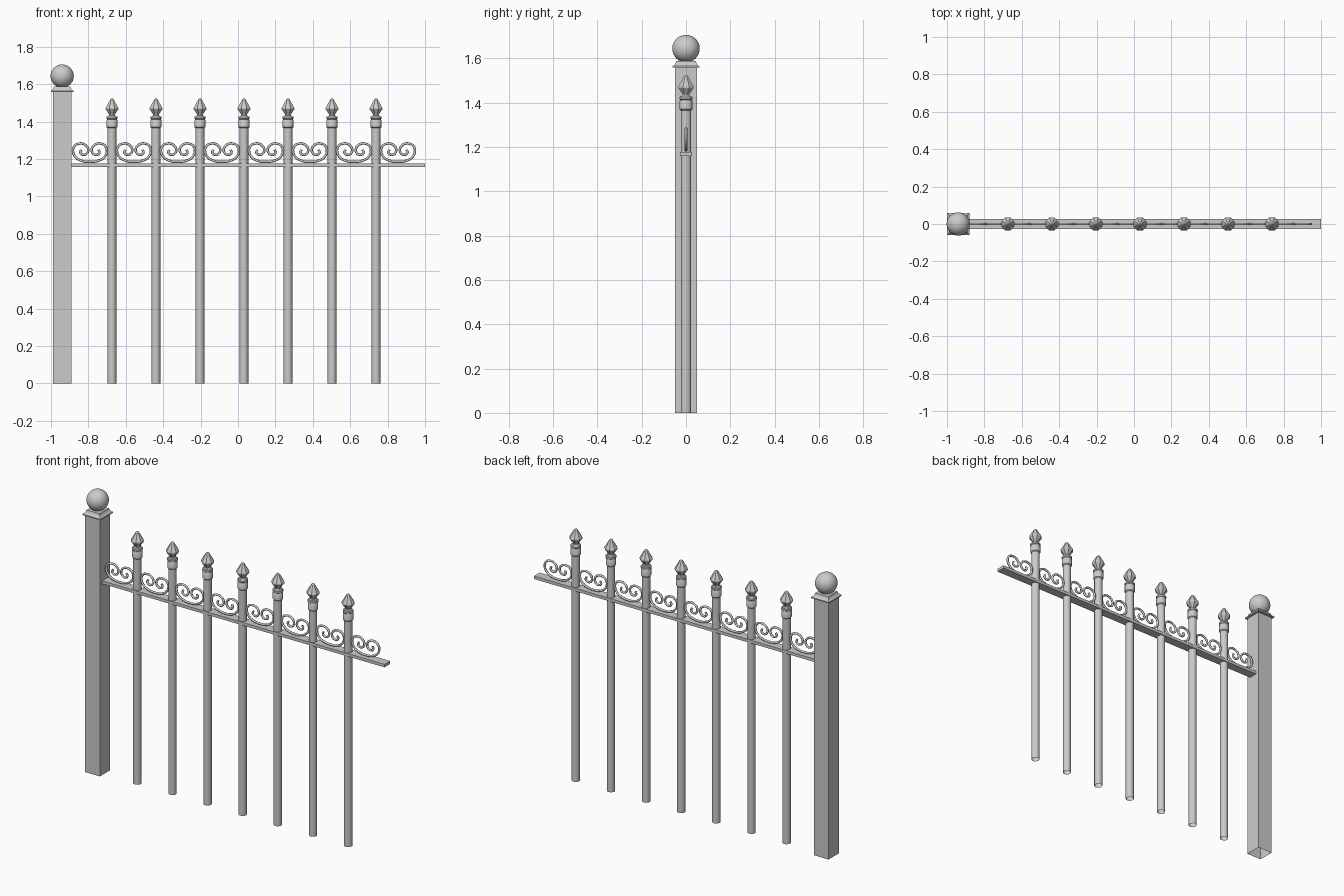
import bpy, bmesh, math

if "Cube" in bpy.data.objects:
    bpy.data.objects.remove(bpy.data.objects["Cube"])

def mesh_object(name, bm, smooth=True):
    bmesh.ops.recalc_face_normals(bm, faces=bm.faces)
    me = bpy.data.meshes.new(name)
    bm.to_mesh(me)
    bm.free()
    ob = bpy.data.objects.new(name, me)
    bpy.context.collection.objects.link(ob)
    if smooth:
        bpy.ops.object.select_all(action='DESELECT')
        ob.select_set(True)
        bpy.context.view_layer.objects.active = ob
        bpy.ops.object.shade_smooth_by_angle(angle=math.radians(35))
    return ob

def lathe(name, x, profile, sides, turn=0.0, cap_bottom=True, smooth=True):
    """Stack rings of (radius, z) around a vertical axis at x."""
    bm = bmesh.new()
    rings = []
    for r, z in profile:
        rings.append([bm.verts.new((x + r * math.cos(turn + 2 * math.pi * i / sides),
                                    r * math.sin(turn + 2 * math.pi * i / sides), z))
                      for i in range(sides)])
    for a, b in zip(rings, rings[1:]):
        for i in range(sides):
            j = (i + 1) % sides
            bm.faces.new((a[i], a[j], b[j], b[i]))
    bm.faces.new(rings[-1])
    if cap_bottom:
        bm.faces.new(rings[0][::-1])
    return mesh_object(name, bm, smooth)

POST_X, STEP, FIRST = -0.94, 0.2353, -0.674
Q = math.sqrt(2)

# square post, open at the foot
lathe("post", POST_X, [(0.049 * Q, 0), (0.049 * Q, 1.56)], 4, math.pi / 4, False, False)

# flared square cap
cap = [(0.06, 1.557), (0.06, 1.564), (0.053, 1.569), (0.047, 1.577), (0.044, 1.587)]
lathe("post_cap", POST_X, [(r * Q, z) for r, z in cap], 4, math.pi / 4, True, False)

# ball on the post
bm = bmesh.new()
bmesh.ops.create_uvsphere(bm, u_segments=32, v_segments=20, radius=0.062)
bmesh.ops.translate(bm, verts=bm.verts, vec=(POST_X, 0, 1.643))
mesh_object("post_ball", bm)

# flat top rail
bm = bmesh.new()
bmesh.ops.create_cube(bm, size=1)
bmesh.ops.scale(bm, verts=bm.verts, vec=(1.892, 0.054, 0.018))
bmesh.ops.translate(bm, verts=bm.verts, vec=(0.054, 0, 1.167))
mesh_object("rail", bm, False)

# pickets with collar and pointed finial
collar = [(0.024, 1.365), (0.029, 1.37), (0.029, 1.406), (0.027, 1.409),
          (0.027, 1.412), (0.030, 1.415), (0.030, 1.424), (0.026, 1.428)]
finial = [(0.026, 1.425), (0.017, 1.433), (0.017, 1.438), (0.037, 1.466),
          (0.037, 1.472), (0.010, 1.518), (0.004, 1.523)]
for k in range(7):
    x = FIRST + STEP * k
    lathe(f"picket_{k+1}", x, [(0.0235, 0), (0.0235, 1.37)], 16, 0, False)
    lathe(f"picket_collar_{k+1}", x, collar, 16)
    lathe(f"picket_finial_{k+1}", x, finial, 8, math.pi / 8, True, False)

# C-scrolls along the rail: half path mirrored about the middle
half = [(-0.043, 0.014), (-0.073, 0.030), (-0.090, 0.060), (-0.083, 0.092),
        (-0.058, 0.106), (-0.028, 0.101), (-0.010, 0.078), (-0.016, 0.054),
        (-0.036, 0.046), (-0.051, 0.058), (-0.046, 0.073)]
path = half[::-1] + [(0, 0.008)] + [(-x, z) for x, z in half]
cu = bpy.data.curves.new("scroll", 'CURVE')
cu.dimensions = '3D'
cu.bevel_depth = 0.0065
cu.bevel_resolution = 2
cu.use_fill_caps = True
cu.resolution_u = 5
sp = cu.splines.new('BEZIER')
sp.bezier_points.add(len(path) - 1)
for p, (x, z) in zip(sp.bezier_points, path):
    p.co = (x, 0, z)
    p.handle_left_type = p.handle_right_type = 'AUTO'
src = bpy.data.objects.new("scroll_1", cu)
bpy.context.collection.objects.link(src)
bpy.ops.object.select_all(action='DESELECT')
src.select_set(True)
bpy.context.view_layer.objects.active = src
bpy.ops.object.convert(target='MESH')
scroll = bpy.context.view_layer.objects.active
bpy.ops.object.shade_smooth_by_angle(angle=math.radians(50))
for k in range(8):
    ob = scroll
    if k:
        ob = scroll.copy()
        ob.name = f"scroll_{k+1}"
        bpy.context.collection.objects.link(ob)
    ob.location = (FIRST - STEP / 2 + STEP * k, 0, 1.176)
